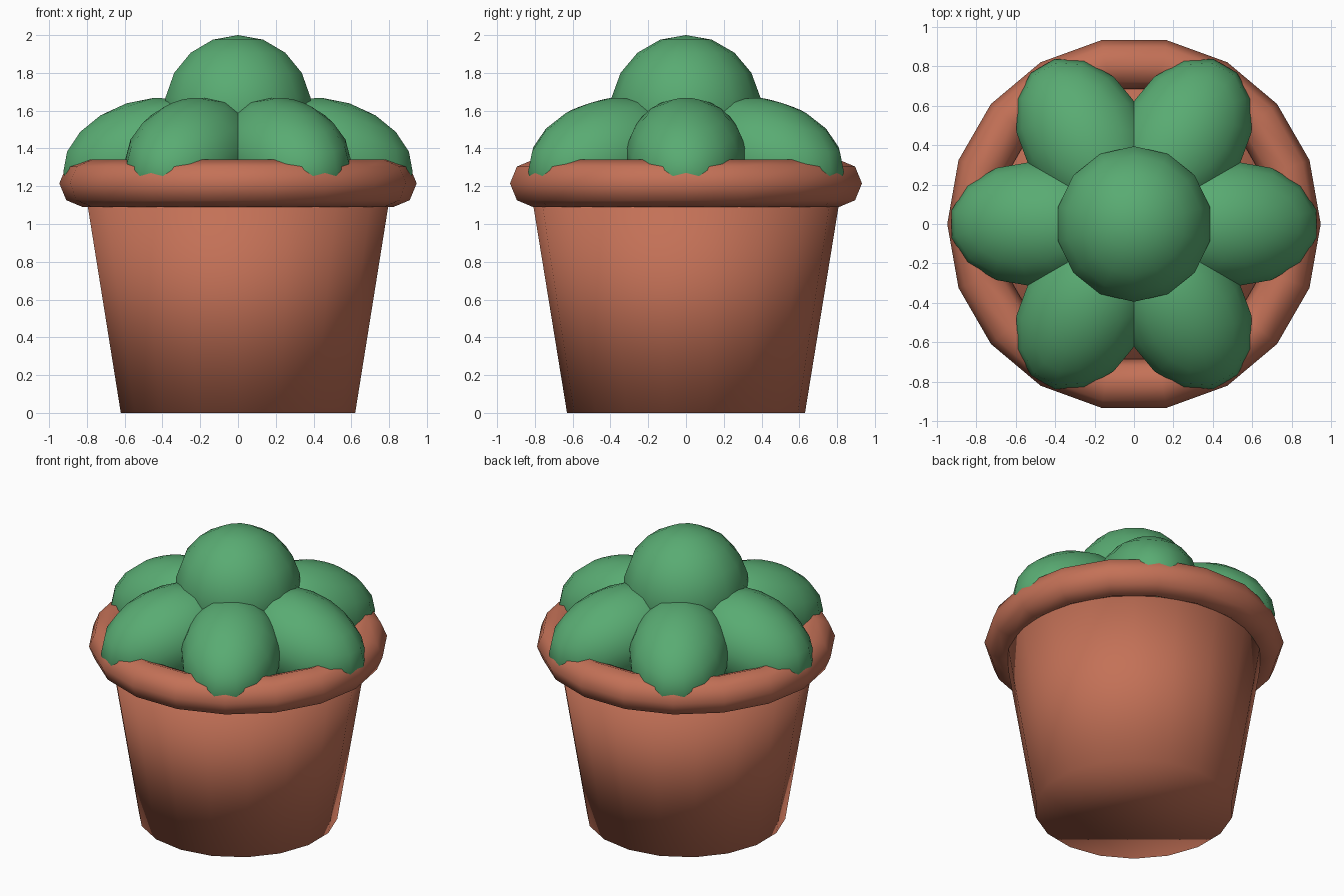
import bpy
from math import radians

cube = bpy.data.objects.get("Cube")
if cube:
    bpy.data.objects.remove(cube, do_unlink=True)


def make_material(name, rgb):
    mat = bpy.data.materials.new(name)
    mat.use_nodes = True
    color = (*rgb, 1.0)
    mat.diffuse_color = color
    mat.node_tree.nodes["Principled BSDF"].inputs["Base Color"].default_value = color
    return mat


terracotta = make_material("terracotta", (0.55, 0.165, 0.095))
leaf_green = make_material("leaf_green", (0.10, 0.41, 0.17))


def finish(name, mat):
    """Name the newly added object, colour it and shade it smooth."""
    obj = bpy.context.object
    obj.name = name
    obj.data.materials.append(mat)
    bpy.ops.object.shade_smooth()
    return obj


def add_bush(name, location, scale, rotation=(0, 0, 0)):
    bpy.ops.mesh.primitive_uv_sphere_add(segments=14, ring_count=9, radius=1,
                                         location=location, rotation=rotation)
    bush = finish(name, leaf_green)
    bush.scale = scale


# Tapered pot body, closed at both ends
pot_height = 1.2
bpy.ops.mesh.primitive_cone_add(vertices=18, radius1=0.63, radius2=0.825,
                                depth=pot_height, location=(0, 0, pot_height / 2))
finish("pot_body", terracotta)

# Rounded rim
bpy.ops.mesh.primitive_torus_add(major_segments=18, minor_segments=8,
                                 major_radius=0.82, minor_radius=0.126,
                                 location=(0, 0, 1.215))
finish("pot_rim", terracotta)

# Round crown and a ring of drooping foliage clumps around it
add_bush("foliage_crown", (0, 0, 1.6), (0.4, 0.4, 0.4))

ring_radius, clump_count = 0.5, 6
for i in range(clump_count):
    angle = radians(360 / clump_count * i)
    # Tilted about its own side axis so the outer end hangs over the rim
    add_bush(f"foliage_clump_{i + 1}", (0, 0, 0), (0.448, 0.32, 0.293),
             (0, radians(18), angle))
    clump = bpy.context.object
    clump.location = clump.rotation_euler.to_matrix().col[1].cross((0, 0, 1)) * ring_radius
    clump.location.z = 1.36
